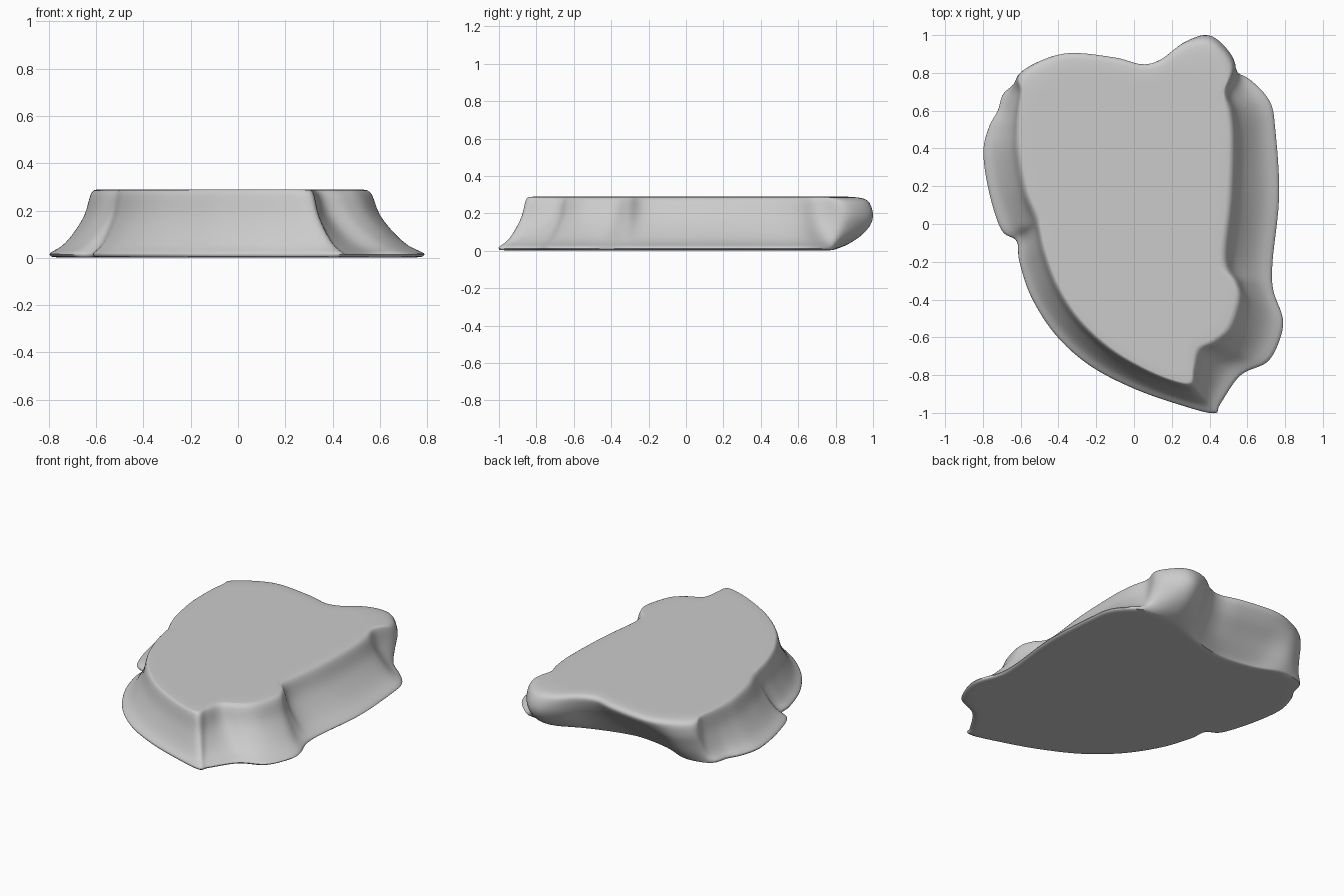
import bpy, bmesh, math
from mathutils import Vector

if "Cube" in bpy.data.objects:
    bpy.data.objects.remove(bpy.data.objects["Cube"])

# Flanks: top rim x, y, then foot x, y (counterclockwise)
RIGHT = [
    (.29, -.83, .42, -1.0), (.305, -.75, .455, -.95), (.32, -.655, .56, -.80),
    (.40, -.61, .70, -.73), (.48, -.54, .765, -.62), (.53, -.38, .785, -.50),
    (.515, -.30, .735, -.35), (.45, -.19, .73, -.20), (.48, .12, .765, .15),
    (.495, .42, .745, .50), (.485, .58, .715, .65), (.47, .69, .61, .765)]
LEFT = [
    (-.59, .70, -.69, .69),
    (-.60, .60, -.72, .60), (-.60, .50, -.765, .515), (-.59, .37, -.795, .38),
    (-.55, .17, -.765, .17), (-.495, .04, -.70, -.03), (-.49, -.02, -.62, -.09),
    (-.46, -.15, -.605, -.20), (-.39, -.33, -.54, -.39), (-.28, -.50, -.41, -.59),
    (-.12, -.65, -.23, -.75), (.05, -.755, .0, -.87), (.20, -.82, .24, -.955)]
# Overhanging back: widest outline x, y, undercut foot x, y, and how rounded it is
BACK = [
    (.535, .85, .53, .785, 1), (.455, .965, .42, .79, 1), (.37, 1.0, .34, .78, 1),
    (.26, .97, .25, .75, .8), (.14, .88, .14, .71, .5), (.04, .855, .0, .67, .4),
    (-.10, .89, -.14, .65, .4), (-.34, .915, -.34, .68, .4), (-.50, .875, -.50, .74, .6),
    (-.615, .795, -.62, .73, .6)]

# Edge profiles: height and share of the way from rim to foot
FLANK_Z = (.288, .284, .262, .18, .10, .05, .02, .005)
FLANK_F = (0, .07, .15, .28, .53, .76, 1.0, .98)
BACK_Z = (.288, .28, .255, .19, .13, .07, .025, .005)
ROUND_F = (0, 0, 0, 0, .09, .36, .72, 1.0)
SLOPE_F = (0, 0, .02, .24, .50, .74, .93, 1.0)
BACK_INSET = (.12, .055, .018, 0, 0, 0, 0, 0)


def flank_column(row):
    a, b = Vector(row[:2]), Vector(row[2:])
    return [a.lerp(b, f).to_3d() + Vector((0, 0, z)) for z, f in zip(FLANK_Z, FLANK_F)]


def back_column(row):
    a, b, r = Vector(row[:2]), Vector(row[2:4]), row[4]
    q = max(0, (r - .4) / .6)
    return [(a.lerp(b, g * q + s * (1 - q)) * (1 - k * r)).to_3d() + Vector((0, 0, z))
            for z, g, s, k in zip(BACK_Z, ROUND_F, SLOPE_F, BACK_INSET)]


def spline(pts, steps, closed):
    """Catmull-Rom resampling."""
    n, out = len(pts), []
    get = (lambda i: pts[i % n]) if closed else (lambda i: pts[max(0, min(n - 1, i))])
    for i in range(n if closed else n - 1):
        p0, p1, p2, p3 = (get(i + k) for k in (-1, 0, 1, 2))
        for s in range(steps):
            t = s / steps
            out.append(0.5 * (2 * p1 + (p2 - p0) * t + (2 * p0 - 5 * p1 + 4 * p2 - p3) * t * t
                              + (3 * p1 - p0 - 3 * p2 + p3) * t ** 3))
    if not closed:
        out.append(pts[-1].copy())
    return out


def shrink(ring, k, z):
    return [Vector((p.x * k, p.y * k, z)) for p in ring]


# Loft the slab's side wall, with a narrow flat border inside the top and underside
columns = [flank_column(r) for r in RIGHT] + [back_column(r) for r in BACK] \
    + [flank_column(r) for r in LEFT]
columns = [spline(c, 3, False) for c in columns]
rings = [spline(list(level), 6, True) for level in zip(*columns)]
rings = [shrink(rings[0], .90, .29), shrink(rings[0], .95, .29)] + rings \
    + [shrink(rings[-1], .97, .002), shrink(rings[-1], .93, .002)]

bm = bmesh.new()
loops = [[bm.verts.new((p.x, p.y, max(p.z, 0))) for p in ring] for ring in rings]
for upper, lower in zip(loops, loops[1:]):
    n = len(upper)
    for i in range(n):
        j = (i + 1) % n
        bm.faces.new((upper[i], lower[i], lower[j], upper[j]))

# Flat top and underside
bm.faces.new(loops[0])
bm.faces.new(list(reversed(loops[-1])))
bmesh.ops.recalc_face_normals(bm, faces=bm.faces)

mesh = bpy.data.meshes.new("rock_slab")
bm.to_mesh(mesh)
bm.free()
rock = bpy.data.objects.new("rock_slab", mesh)
bpy.context.collection.objects.link(rock)
bpy.context.view_layer.objects.active = rock
rock.select_set(True)
bpy.ops.object.shade_smooth_by_angle(angle=math.radians(50))
